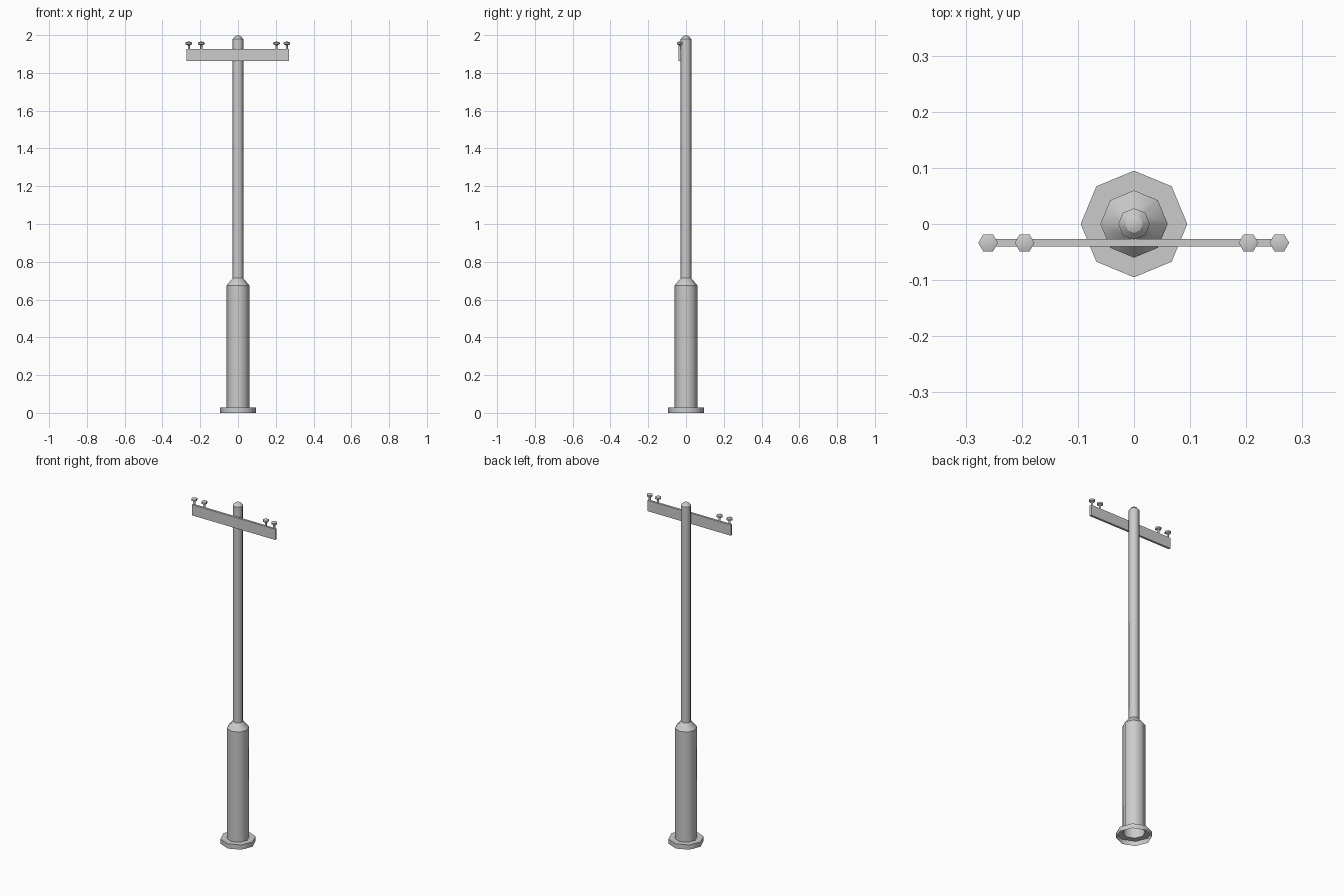
import bpy, bmesh, math

if "Cube" in bpy.data.objects:
    bpy.data.objects.remove(bpy.data.objects["Cube"])


def lathe(name, profile, sides, centre=(0, 0)):
    """Revolve (radius, z) points; radius 0 gives a closing apex."""
    bm = bmesh.new()
    rings = []
    for r, z in profile:
        count = sides if r else 1
        rings.append([bm.verts.new((centre[0] + r * math.cos(2 * math.pi * i / sides),
                                    centre[1] + r * math.sin(2 * math.pi * i / sides), z))
                      for i in range(count)])
    for low, high in zip(rings, rings[1:]):
        for i in range(sides):
            j = (i + 1) % sides
            face = [low[i], low[j]]
            face += [high[0]] if len(high) == 1 else [high[j], high[i]]
            bm.faces.new(face).smooth = True
    # smooth around the axis, sharp between the profile's steps
    for e in bm.edges:
        if abs(e.verts[0].co.z - e.verts[1].co.z) < 1e-5:
            e.smooth = False
    mesh = bpy.data.meshes.new(name)
    bm.to_mesh(mesh)
    bm.free()
    obj = bpy.data.objects.new(name, mesh)
    bpy.context.collection.objects.link(obj)
    return obj


# Foot, sleeve, pole and pointed cap: one octagonal shell, open underneath
lathe("pole", [(0.095, 0), (0.095, 0.028), (0.06, 0.028), (0.06, 0.675),
               (0.028, 0.713), (0.028, 1.98), (0.016, 1.993), (0, 2.0)], 8)

# Crossarm on the front of the pole
bpy.ops.mesh.primitive_cube_add(size=1, location=(-0.001, -0.0335, 1.894))
arm = bpy.context.object
arm.name = "crossarm"
arm.scale = (0.542, 0.013, 0.063)

# Hexagonal insulators on short stems
for n, x in enumerate((-0.26, -0.195, 0.204, 0.259)):
    lathe(f"insulator_{n + 1}", [(0.006, 1.92), (0.006, 1.946), (0.0175, 1.952),
                                 (0.0175, 1.961), (0, 1.967)], 6, (x, -0.0335))
